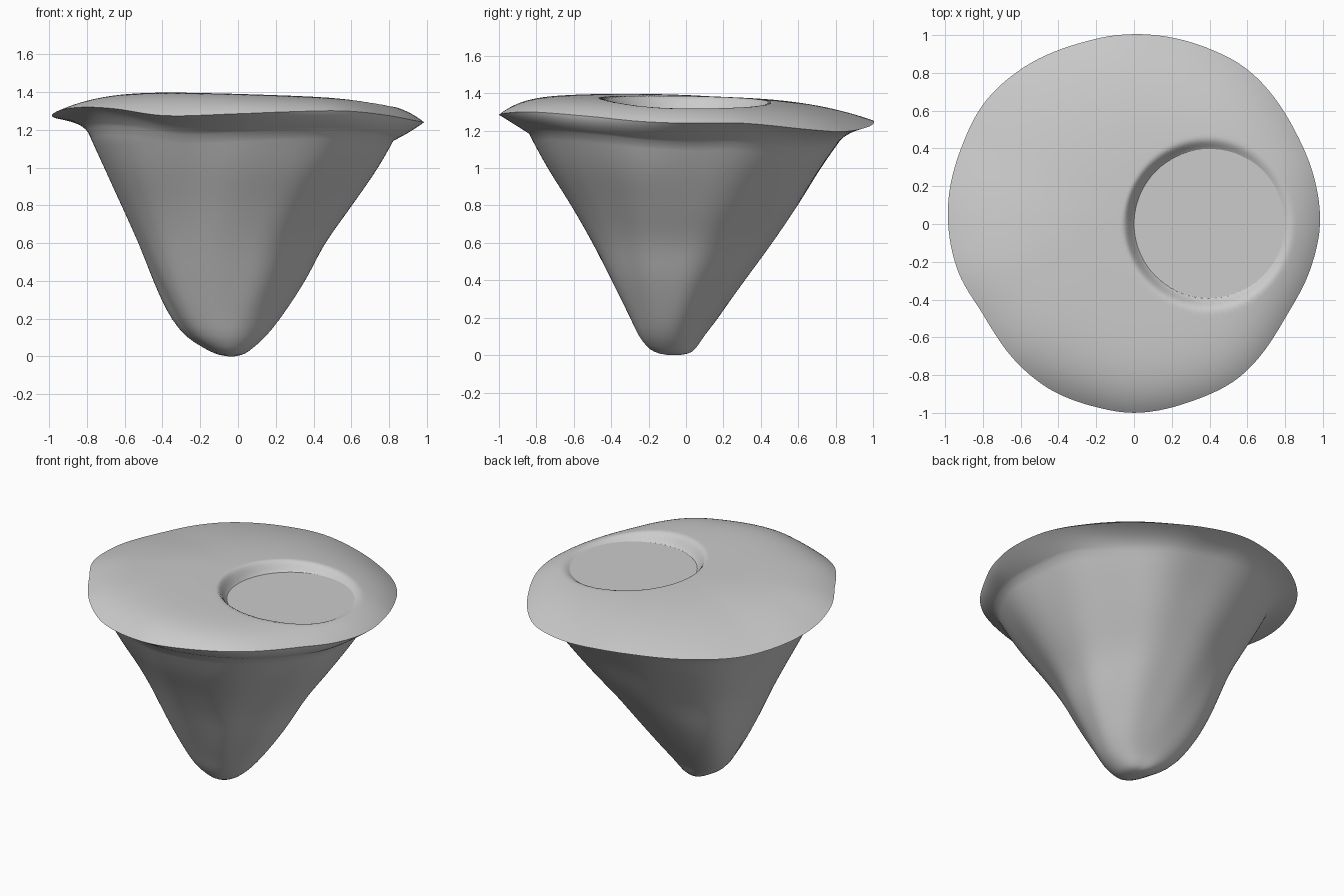
import bpy, bmesh, math
from mathutils import Vector

if "Cube" in bpy.data.objects:
    bpy.data.objects.remove(bpy.data.objects["Cube"])

SEG = 144
stone = bpy.data.materials.new("plain grey")
stone.diffuse_color = (0.6, 0.6, 0.6, 1)
stone.use_nodes = True
stone.node_tree.nodes["Principled BSDF"].inputs["Base Color"].default_value = stone.diffuse_color


def curve(pts, x, period=None):
    """Smooth Hermite interpolation through (x, value) points."""
    if period:
        x %= period
        pts = ([(a - period, v) for a, v in pts[-2:]] + pts
               + [(a + period, v) for a, v in pts[:2]])
    x = min(max(x, pts[0][0]), pts[-1][0])
    i = 0
    while i < len(pts) - 2 and x > pts[i + 1][0]:
        i += 1

    def slope(k):
        a, b = pts[max(k - 1, 0)], pts[min(k + 1, len(pts) - 1)]
        return (b[1] - a[1]) / (b[0] - a[0])
    (x0, v0), (x1, v1) = pts[i], pts[i + 1]
    h = x1 - x0
    t = (x - x0) / h
    return ((2*t**3 - 3*t*t + 1) * v0 + (t**3 - 2*t*t + t) * h * slope(i)
            + (3*t*t - 2*t**3) * v1 + (t**3 - t*t) * h * slope(i + 1))


def smooth(t):
    t = min(max(t, 0), 1)
    return t * t * (3 - 2 * t)


def lobe(a, deg, power):
    """Bump around one direction."""
    return max(0, math.cos(a - math.radians(deg))) ** power


# Rim outline: angle -> radius, angle -> height
RIM_R = [(0, .985), (15, .985), (30, .985), (54, 1.015), (67, 1.01), (96, 1.004),
         (107, 1.0), (126, 1.015), (141, 1.02), (156, 1.0), (174, .99), (195, .965),
         (211, .932), (232, .965), (243, .982), (258, .99), (270, 1.0), (288, .987),
         (304, .985), (328, .943), (345, .963)]
RIM_Z = [(0, 1.24), (18, 1.24), (42, 1.205), (56, 1.195), (75, 1.22), (96, 1.255),
         (126, 1.26), (152, 1.25), (180, 1.28), (197, 1.31), (211, 1.32), (228, 1.31),
         (247, 1.275), (270, 1.285), (285, 1.295), (304, 1.30), (328, 1.275), (345, 1.25)]
# Rock extents by height: -x, +x, -y, +y
LEFT = [(0, -.05), (.008, -.09), (.03, -.14), (.1, -.24), (.2, -.32), (.4, -.43), (.6, -.525), (.8, -.62), (1, -.71), (1.2, -.80)]
RIGHT = [(0, -.02), (.008, .02), (.03, .06), (.1, .14), (.2, .22), (.4, .35), (.6, .46), (.8, .60), (1, .735), (1.2, .85)]
FRONT = [(0, -.09), (.008, -.14), (.03, -.19), (.1, -.25), (.2, -.30), (.4, -.40), (.6, -.50), (.8, -.61), (1, -.73), (1.2, -.84)]
BACK = [(0, -.04), (.008, 0), (.03, .03), (.1, .075), (.2, .15), (.4, .30), (.6, .455), (.8, .60), (1, .73), (1.2, .87)]

POND = Vector((.395, 0))
WATER = 1.31


def rim(a):
    d = math.degrees(a)
    r = curve(RIM_R, d, 360)
    return Vector((r * math.cos(a), r * math.sin(a), curve(RIM_Z, d, 360)))


def rock_point(a, z):
    l, r, f, b = (curve(c, z) for c in (LEFT, RIGHT, FRONT, BACK))
    # shallow flutes, fuller diagonals near the lip, a swollen back left foot
    k = 1 + .016 * smooth(z / .35) * (math.sin(5 * a + 1.2 + z) + .6 * math.sin(9 * a - 2 * z)) * smooth((1.5 - z) / .6)
    k += .02 * smooth((z - .6) / .5) * (1 - math.cos(4 * a))
    k += .38 * (1 - smooth(z / .85)) * lobe(a, 135, 6)
    return Vector(((l + r) / 2 + (r - l) / 2 * k * math.cos(a),
                   (f + b) / 2 + (b - f) / 2 * k * math.sin(a), z))


def top_point(a, t):
    e = rim(a)
    x, y = e.x * t, e.y * t
    plateau = 1.383 - .033 * x - .015 * y
    # edge droops sharply on the front right, gently on the left
    z = plateau - (plateau - e.z) * t ** (5.2 + 2.8 * math.cos(a - math.radians(315)))
    # round hollow for the pond
    w = smooth((.455 - (Vector((x, y)) - POND).length) / .075)
    floor = min(z, WATER - .008)
    return Vector((x, y, z + (floor - z) * w))


def loft(name, rings, caps=(False, False)):
    bm = bmesh.new()
    vs = [[bm.verts.new(p) for p in ring] for ring in rings]
    for lo, hi in zip(vs, vs[1:]):
        for i in range(SEG):
            j = (i + 1) % SEG
            bm.faces.new((lo[i], lo[j], hi[j], hi[i]))
    if caps[0]:
        bm.faces.new(vs[0][::-1])
    if caps[1]:
        bm.faces.new(vs[-1])
    me = bpy.data.meshes.new(name)
    bm.to_mesh(me)
    bm.free()
    me.materials.append(stone)
    ob = bpy.data.objects.new(name, me)
    bpy.context.collection.objects.link(ob)
    bpy.context.view_layer.objects.active = ob
    ob.select_set(True)
    bpy.ops.object.shade_smooth_by_angle(angle=math.radians(50))
    ob.select_set(False)
    return ob


angles = [2 * math.pi * i / SEG for i in range(SEG)]

# Rock cone up to just below the rim, then the overhanging lip, rounder at front right
fractions = [0, .003, .007, .015, .026, .043, .065, .09, .13] + [.17 + .83 * i / 20 for i in range(21)]
neck = [rim(a).z - .10 for a in angles]
rings = [[rock_point(a, f * n) for a, n in zip(angles, neck)] for f in fractions]
for s in (.12, .24, .36, .48, .6, .75, .9, 1):
    ring = []
    for a, n in zip(angles, neck):
        e, p = rim(a), rock_point(a, n)
        c = Vector((p.x * 1.06, p.y * 1.06, p.z + .07))           # bend of the lip
        c = c.lerp(Vector((e.x, e.y, p.z + .04)), .75 * lobe(a, 320, 1.5))
        ring.append(p * (1 - s) ** 2 + c * 2 * s * (1 - s) + e * s * s)
    rings.append(ring)
loft("rock_underside", rings, caps=(True, False))

# Gently domed top with the pond hollow
N = 64
loft("island_top", [[top_point(a, 1 - i / N * .995) for a in angles] for i in range(N + 1)], caps=(False, True))

# Flat pond surface
loft("pond", [[Vector((POND.x + r * math.cos(a), POND.y + r * math.sin(a), WATER)) for a in angles]
              for r in (.403, .2)], caps=(False, True))
